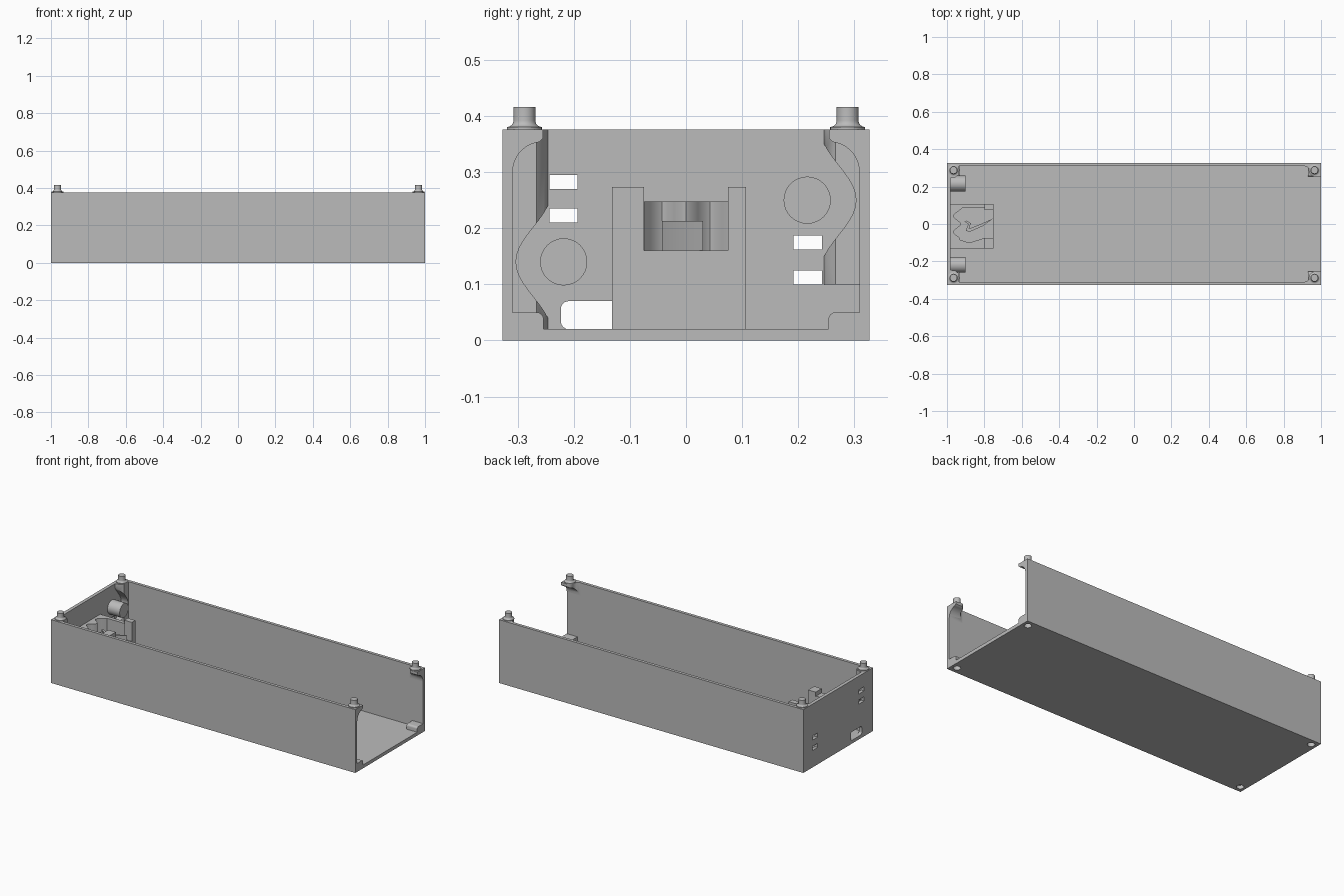
import bpy, bmesh
from math import pi, sin, cos

cube = bpy.data.objects.get("Cube")
if cube:
    bpy.data.objects.remove(cube)

grey = bpy.data.materials.new("plain grey")
grey.use_nodes = True
grey.diffuse_color = (0.5, 0.5, 0.5, 1)
grey.node_tree.nodes["Principled BSDF"].inputs["Base Color"].default_value = (0.5, 0.5, 0.5, 1)

L, W, H = 1.0, 0.327, 0.376      # half length, half width, height
T, IN = 0.02, 0.309              # wall thickness, inner wall face
PX, PY = 0.965, 0.288            # corner pin centres


def finish(name, bm):
    bmesh.ops.recalc_face_normals(bm, faces=bm.faces)
    mesh = bpy.data.meshes.new(name)
    bm.to_mesh(mesh)
    bm.free()
    mesh.materials.append(grey)
    ob = bpy.data.objects.new(name, mesh)
    bpy.context.collection.objects.link(ob)
    return ob


def prism(name, pts, axis, a, b):
    """Extrude an outline along x (points are y, z) or along z (points are x, y)."""
    bm = bmesh.new()
    place = (lambda p, d: (d, p[0], p[1])) if axis == "X" else (lambda p, d: (p[0], p[1], d))
    face = bm.faces.new([bm.verts.new(place(p, a)) for p in pts])
    ext = bmesh.ops.extrude_face_region(bm, geom=[face])
    shift = (b - a, 0, 0) if axis == "X" else (0, 0, b - a)
    bmesh.ops.translate(bm, vec=shift, verts=[v for v in ext["geom"] if isinstance(v, bmesh.types.BMVert)])
    return finish(name, bm)


def box(name, x0, x1, y0, y1, z0, z1):
    return prism(name, [(x0, y0), (x1, y0), (x1, y1), (x0, y1)], "Z", z0, z1)


def arc(cx, cy, r, start, end, n=12):
    return [(cx + r * cos(start + (end - start) * i / n),
             cy + r * sin(start + (end - start) * i / n)) for i in range(n + 1)]


def circle(cx, cy, r, n=32):
    return arc(cx, cy, r, 0, 2 * pi, n)[:-1]


def cut(ob, cutters):
    bpy.context.view_layer.objects.active = ob
    for c in cutters:
        mod = ob.modifiers.new("cut", "BOOLEAN")
        mod.operation, mod.solver, mod.object = "DIFFERENCE", "EXACT", c
        bpy.ops.object.modifier_apply(modifier=mod.name)
    for c in cutters:
        bpy.data.objects.remove(c)


def smooth(ob):
    bpy.ops.object.select_all(action="DESELECT")
    ob.select_set(True)
    bpy.context.view_layer.objects.active = ob
    bpy.ops.object.shade_smooth_by_angle(angle=0.6)


def socket(sx, sy):
    return prism("socket_cutter", circle(sx * PX, sy * PY, 0.02), "Z", -0.05, 0.035)


corners = [(sx, sy) for sx in (-1, 1) for sy in (-1, 1)]

# Open tray: no lid and no wall at the +x end
tray = box("tray", -L, L, -W, W, 0, H)
cutters = [box("cavity_cutter", -L + T, L + 0.1, -IN, IN, T, H + 0.1)]
for y, z in ((-0.243, 0.27), (-0.243, 0.21), (0.192, 0.162), (0.192, 0.1)):
    cutters.append(box("slot_cutter", -1.1, -0.95, y, y + 0.05, z, z + 0.025))
# Cable port with round corners
r = 0.014
port = arc(-0.209, 0.056, r, pi / 2, pi, 6) + arc(-0.209, 0.034, r, pi, 1.5 * pi, 6)
port += [(-0.12, 0.02), (-0.12, 0.07)]
cutters.append(prism("port_cutter", port, "X", -1.1, -0.95))
cutters += [socket(*c) for c in corners]
cut(tray, cutters)
smooth(tray)

# Corner feet with sockets, and flared pins on top
for sx, sy in corners:
    tag = ("left" if sx > 0 else "right") + ("_back" if sy > 0 else "_front")
    foot = [(sy * IN, T), (sy * IN, 0.05), (sy * 0.266, 0.05)]
    foot += [(sy * y, z) for y, z in arc(0.266, 0.038, 0.012, pi / 2, pi, 6)] + [(sy * 0.254, T)]
    ob = prism("foot_" + tag, foot, "X", sx * 0.93, sx * (L if sx > 0 else L - T))
    cut(ob, [socket(sx, sy)])
    smooth(ob)

    rings = [(0.031, H - 0.002)]
    rings += [(x, z) for x, z in arc(0.031, H + 0.016, 0.0115, 1.5 * pi, pi, 6)] + [(0.0195, 0.416)]
    bm = bmesh.new()
    loops = [[bm.verts.new((x, y, z)) for x, y in circle(sx * PX, sy * PY, rad)] for rad, z in rings]
    for a, b in zip(loops, loops[1:]):
        for i in range(len(a)):
            j = (i + 1) % len(a)
            bm.faces.new((a[i], a[j], b[j], b[i]))
    bm.faces.new(loops[0])
    bm.faces.new(loops[-1])
    smooth(finish("pin_" + tag, bm))

for sy, side in ((-1, "front"), (1, "back")):
    # Gusset below the pin at the open end, blended into the wall in plan
    gusset = [(sy * IN, H), (sy * IN, 0.3)]
    gusset += [(sy * y, z) for y, z in arc(0.255, 0.3, 0.054, 0, pi / 2)][1:]
    gusset[-1] = (sy * 0.255, 0.36)
    gusset.append((sy * 0.255, H))
    ob = prism("gusset_" + side, gusset, "X", 0.91, L)
    plan = [(0.9, sy * 0.2)] + [(x, sy * y) for x, y in arc(0.91, 0.279, 0.03, pi / 2, 0)]
    plan += [(x, sy * y) for x, y in arc(0.964, 0.279, 0.024, pi, 1.5 * pi)] + [(0.964, sy * 0.2)]
    cut(ob, [prism("blend_cutter", plan, "Z", 0.2, 0.5)])
    smooth(ob)

# Magnet posts on the end wall and corner columns scooped around them
for sy, y, z, z0, side in ((-1, -0.218, 0.14, T, "front"), (1, 0.216, 0.25, 0.1, "back")):
    smooth(prism("round_post_" + side, circle(y, z, 0.042), "X", -L + T, -0.9))
    plan = [(-L + T, sy * IN), (-L + T, sy * 0.246), (-0.955, sy * 0.25), (-0.935, sy * 0.266), (-0.935, sy * IN)]
    column = prism("column_" + side, plan, "Z", z0, H)
    # Bell-shaped scoop
    bell = [(sy * (0.24 + 0.063 * cos(i * pi / 20) ** 2), z + 0.125 * i / 10) for i in range(-10, 11)]
    bell += [(sy * 0.2, z + 0.125), (sy * 0.2, z - 0.125)]
    cut(column, [prism("scoop_cutter", bell, "X", -1.0, -0.9)])
    smooth(column)

# Holder against the end wall: base, pocket rim, front posts and lever
box("holder_base", -L + T, -0.75, -0.132, 0.107, T, 0.16)
outline = [(-0.75, 0.075), (-0.8, 0.075), (-0.8, 0.085), (-0.92, 0.085)]
outline += [(-0.945 + 0.02 * cos(a * pi / 4), 0.0106 * (8 - a)) for a in range(1, 16)]
outline += [(-0.93, -0.085), (-0.88, -0.1), (-0.8, -0.075), (-0.75, -0.075)]
rim = [(-0.75, -0.132), (-L + T, -0.132), (-L + T, 0.107), (-0.75, 0.107)]
smooth(prism("holder_rim", rim + outline, "Z", 0.16, 0.248))
for y0, y1, side in ((-0.132, -0.075, "front"), (0.075, 0.107, "back")):
    box("holder_post_" + side, -0.8, -0.75, y0, y1, 0.248, 0.273)
lever = [(-0.752, 0.03), (-0.81, -0.012), (-0.88, -0.043), (-0.9, -0.035),
         (-0.885, 0.0), (-0.905, 0.012), (-0.895, 0.018), (-0.872, 0.004), (-0.882, -0.025), (-0.81, 0.004)]
smooth(prism("lever", lever, "Z", 0.16, 0.213))
